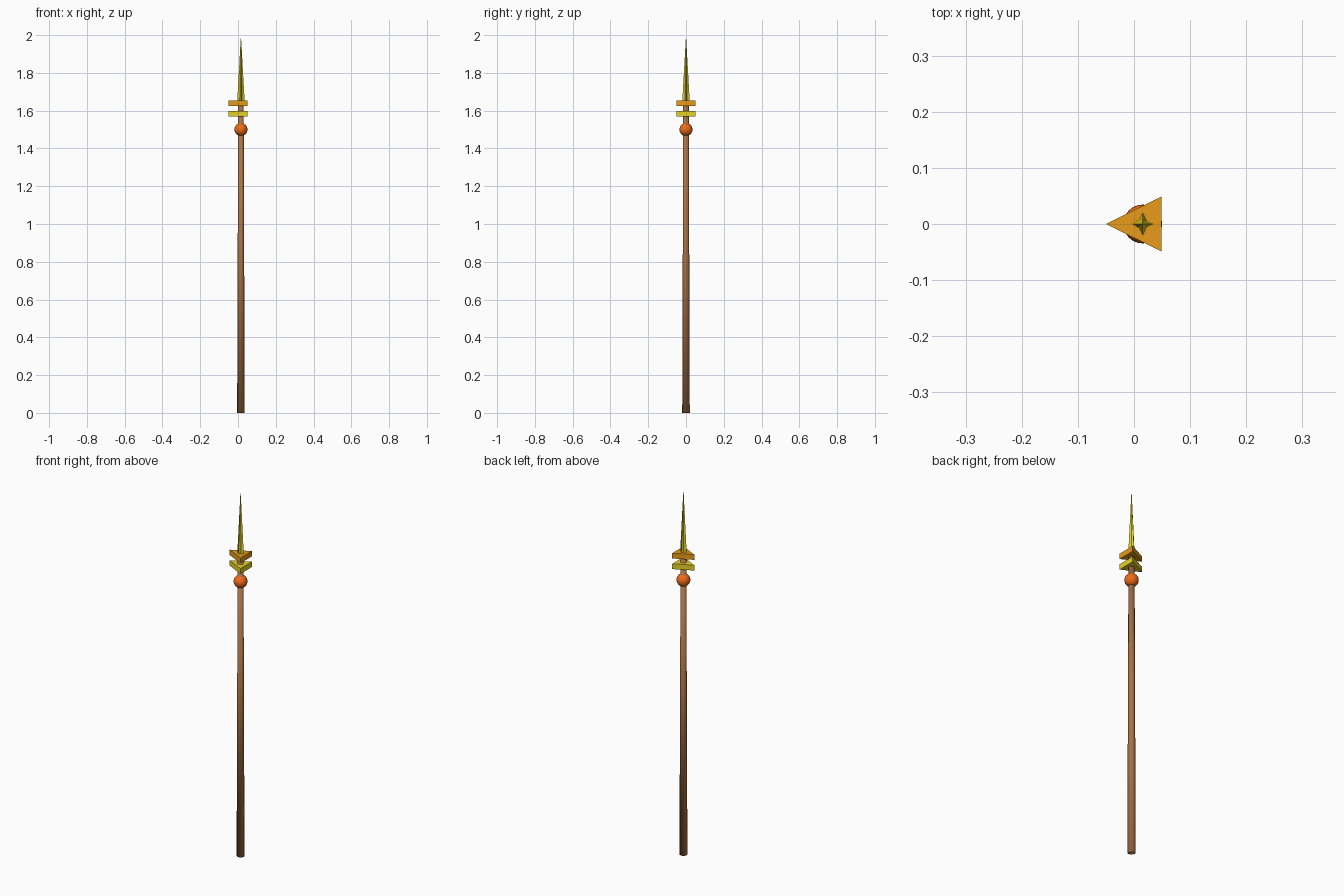
import bpy, bmesh, math

if "Cube" in bpy.data.objects:
    bpy.data.objects.remove(bpy.data.objects["Cube"])

AXIS = 0.0155  # the pole stands slightly off the centre of the triangular guards


def material(name, color):
    m = bpy.data.materials.new(name)
    m.diffuse_color = (*color, 1)
    m.use_nodes = True
    m.node_tree.nodes["Principled BSDF"].inputs["Base Color"].default_value = m.diffuse_color
    return m


def finish(obj, name, mat, smooth=False):
    obj.name = name
    obj.data.materials.append(mat)
    for p in obj.data.polygons:
        p.use_smooth = smooth


def loft(name, bottom, top, z0, z1, mat):
    """Solid between a bottom outline and a top outline (or a point)."""
    bm = bmesh.new()
    low = [bm.verts.new((x, y, z0)) for x, y in bottom]
    high = [bm.verts.new((x, y, z1)) for x, y in top]
    bm.faces.new(low[::-1])
    n = len(low)
    if len(high) > 1:
        bm.faces.new(high)
    for i in range(n):
        j = (i + 1) % n
        if len(high) == 1:
            bm.faces.new((low[i], low[j], high[0]))
        else:
            bm.faces.new((low[i], low[j], high[j], high[i]))
    bmesh.ops.recalc_face_normals(bm, faces=bm.faces)
    mesh = bpy.data.meshes.new(name)
    bm.to_mesh(mesh)
    bm.free()
    obj = bpy.data.objects.new(name, mesh)
    bpy.context.collection.objects.link(obj)
    finish(obj, name, mat)


wood = material("wood", (0.40, 0.17, 0.06))
red = material("orange_red", (0.85, 0.15, 0.01))
amber = material("amber", (0.80, 0.33, 0.01))
yellow = material("yellow", (0.78, 0.65, 0.02))

# Tapered wooden shaft
bpy.ops.mesh.primitive_cone_add(vertices=16, radius1=0.02, radius2=0.0145,
                                depth=1.65, location=(AXIS, 0, 0.825))
finish(bpy.context.object, "shaft", wood, True)

# Round bead below the guards
bpy.ops.mesh.primitive_uv_sphere_add(segments=32, ring_count=16, radius=0.0345,
                                     location=(AXIS, 0, 1.5))
finish(bpy.context.object, "bead", red, True)

# Two triangular guards
triangle = [(-0.05, 0), (0.049, -0.049), (0.049, 0.049)]
loft("lower_guard", triangle, triangle, 1.568, 1.597, yellow)
loft("upper_guard", triangle, triangle, 1.626, 1.655, amber)

# Four-edged spike with a star-shaped section
star = []
for i in range(8):
    r = 0.02 if i % 2 == 0 else 0.0095
    a = i * math.pi / 4
    star.append((AXIS + r * math.cos(a), r * math.sin(a)))
loft("spear_tip", star, [(AXIS, 0)], 1.645, 2.0, yellow)
